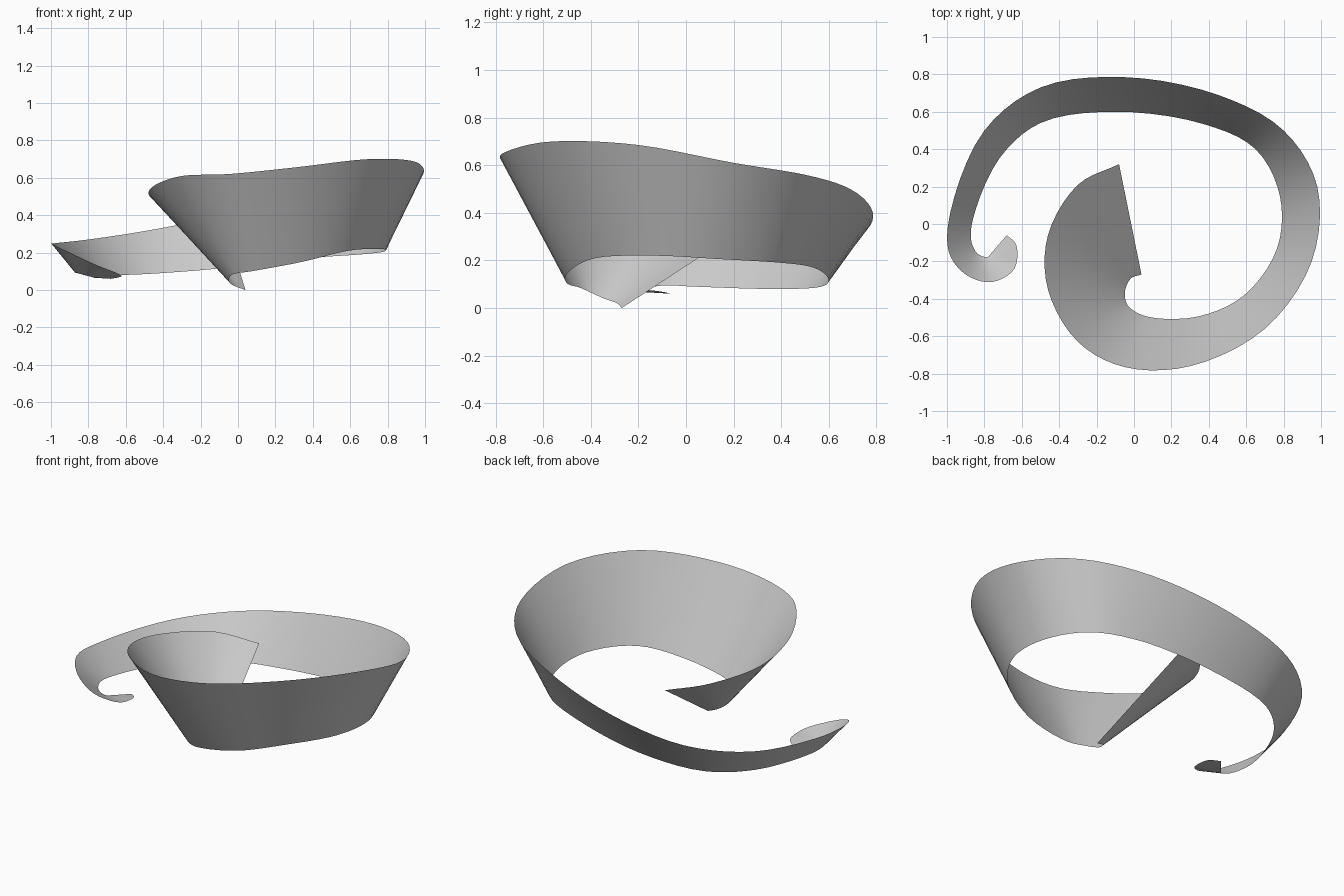
import bpy
from mathutils import Vector

cube = bpy.data.objects.get("Cube")
if cube:
    bpy.data.objects.remove(cube, do_unlink=True)

STEPS = 5    # slices between two stations
ACROSS = 4   # quads across the band


def make_material(name, rgb):
    colour = (*rgb, 1.0)
    mat = bpy.data.materials.new(name)
    mat.use_nodes = True
    mat.diffuse_color = colour
    mat.node_tree.nodes["Principled BSDF"].inputs["Base Color"].default_value = colour
    return mat


def spline(points, steps):
    """Smooth path through all points, with centripetal spacing."""
    first, last = points[0], points[-1]
    padded = [first * 2 - points[1], *points, last * 2 - points[-2]]
    path = []
    for a, b, c, d in zip(padded, padded[1:], padded[2:], padded[3:]):
        before = max((b - a).length, 1e-4) ** 0.5
        span = max((c - b).length, 1e-4) ** 0.5
        after = max((d - c).length, 1e-4) ** 0.5
        leave = ((b - a) / before - (c - a) / (before + span)) * span + (c - b)
        arrive = ((d - c) / after - (d - b) / (span + after)) * span + (c - b)
        for i in range(steps):
            t = i / steps
            path.append(b * (2 * t**3 - 3 * t**2 + 1) + leave * (t**3 - 2 * t**2 + t)
                        + c * (3 * t**2 - 2 * t**3) + arrive * (t**3 - t**2))
    path.append(last)
    return path


def loft(name, rim, base, across, mat):
    """Ruled sheet between two matching paths."""
    verts = [p.lerp(q, k / across) for p, q in zip(rim, base) for k in range(across + 1)]
    row = across + 1
    faces = [(i * row + k, i * row + k + 1, (i + 1) * row + k + 1, (i + 1) * row + k)
             for i in range(len(rim) - 1) for k in range(across)]
    mesh = bpy.data.meshes.new(name)
    mesh.from_pydata(verts, [], faces)
    mesh.materials.append(mat)
    mesh.shade_smooth()
    obj = bpy.data.objects.new(name, mesh)
    bpy.context.collection.objects.link(obj)
    return obj


# Stations along the band: flared rim point, then the matching base point
stations = [
    ((-.08, .32, .385), (.04, -.27, .0)),
    ((-.3, .21, .44), (-.015, -.29, .02)),
    ((-.46, -.06, .49), (-.045, -.345, .04)),
    ((-.46, -.35, .55), (-.047, -.4, .065)),
    ((-.3, -.63, .61), (-.025, -.445, .085)),
    ((-.05, -.765, .62), (.07, -.495, .1)),
    ((.3, -.76, .655), (.34, -.495, .15)),
    ((.7, -.56, .7), (.59, -.38, .21)),
    ((.95, -.2, .685), (.765, -.13, .22)),
    ((.98, .2, .61), (.78, .15, .205)),
    ((.8, .5, .56), (.65, .4, .19)),
    ((.45, .69, .5), (.37, .535, .17)),
    ((-.05, .785, .4), (-.1, .6, .115)),
    ((-.5, .73, .315), (-.5, .54, .085)),
    ((-.8, .5, .27), (-.72, .35, .08)),
    ((-.98, .07, .25), (-.86, .03, .09)),
    ((-.99, -.15, .245), (-.87, -.09, .095)),
    ((-.9, -.27, .2), (-.84, -.155, .085)),
    ((-.76, -.31, .135), (-.81, -.173, .077)),
    ((-.64, -.24, .087), (-.79, -.176, .072)),
    ((-.63, -.11, .07), (-.778, -.174, .068)),
    ((-.68, -.06, .06), (-.775, -.17, .066)),
]

grey = make_material("light grey", (0.6, 0.6, 0.6))
rim = spline([Vector(s[0]) for s in stations], STEPS)
base = spline([Vector(s[1]) for s in stations], STEPS)
loft("spiral_band", rim, base, ACROSS, grey)
